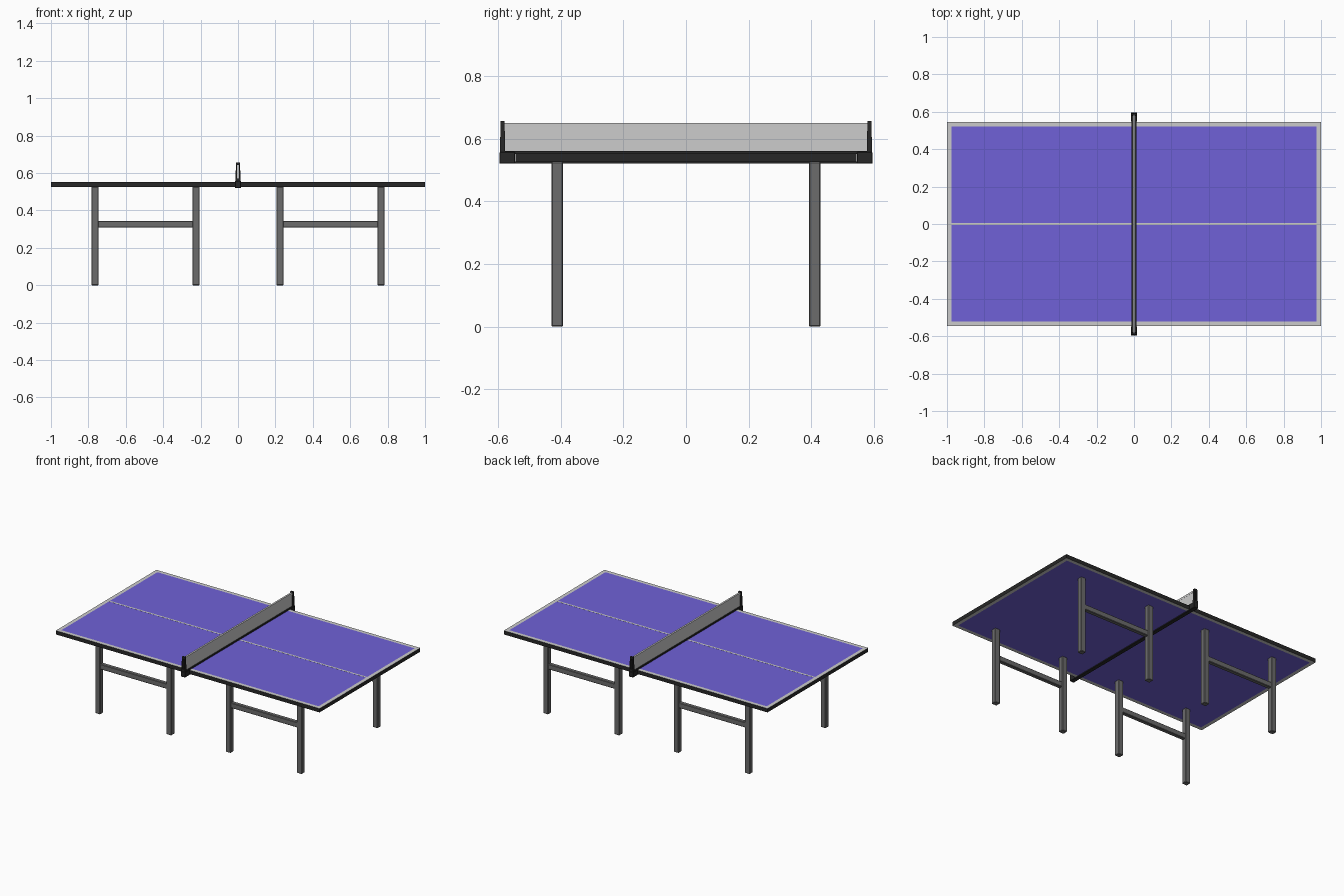
import bpy, bmesh

if "Cube" in bpy.data.objects:
    bpy.data.objects.remove(bpy.data.objects["Cube"])


def material(name, r, g, b):
    m = bpy.data.materials.new(name)
    m.diffuse_color = (r, g, b, 1)
    m.use_nodes = True
    m.node_tree.nodes["Principled BSDF"].inputs["Base Color"].default_value = m.diffuse_color
    return m


BLUE = material("blue", 0.16, 0.12, 0.68, )
WHITE = material("white", 0.8, 0.8, 0.8)
BLACK = material("black", 0.02, 0.02, 0.02)
STEEL = material("steel", 0.15, 0.15, 0.15)
NET = material("net_grey", 0.6, 0.6, 0.6)


def finish(bm, name, *mats):
    bmesh.ops.recalc_face_normals(bm, faces=bm.faces)
    me = bpy.data.meshes.new(name)
    bm.to_mesh(me)
    bm.free()
    for m in mats:
        me.materials.append(m)
    ob = bpy.data.objects.new(name, me)
    bpy.context.collection.objects.link(ob)
    return ob


def prism(name, low, high, z0, z1, mat, bevel=0):
    """Block between two rectangles (x0, x1, y0, y1) at heights z0 and z1."""
    bm = bmesh.new()
    rings = []
    for (x0, x1, y0, y1), z in ((low, z0), (high, z1)):
        rings.append([bm.verts.new((x, y, z)) for x, y in
                      ((x0, y0), (x1, y0), (x1, y1), (x0, y1))])
    a, b = rings
    bm.faces.new(a[::-1])
    bm.faces.new(b)
    for i in range(4):
        j = (i + 1) % 4
        bm.faces.new((a[i], a[j], b[j], b[i]))
    if bevel:
        bmesh.ops.bevel(bm, geom=bm.edges[:], offset=bevel, segments=1, affect='EDGES')
    return finish(bm, name, mat)


def box(name, x0, x1, y0, y1, z0, z1, mat, bevel=0):
    return prism(name, (x0, x1, y0, y1), (x0, x1, y0, y1), z0, z1, mat, bevel)


# Table top: blue field, pale border, black edge
L, W, Z0, Z1 = 1.0, 0.545, 0.526, 0.552
top = box("table_top", -L, L, -W, W, Z0, Z1, BLACK)
top.data.materials.append(WHITE)
top.data.materials.append(BLUE)
bm = bmesh.new()
bm.from_mesh(top.data)
flat = [f for f in bm.faces if abs(f.normal.z) > 0.9]
rim = bmesh.ops.inset_individual(bm, faces=flat, thickness=0.025, use_even_offset=True)["faces"]
for f in flat:
    f.material_index = 2
for f in rim:
    f.material_index = 1
bm.to_mesh(top.data)
bm.free()
box("centre_line", -L + 0.025, L - 0.025, -0.006, 0.006, Z1 - 0.002, Z1 + 0.0006, WHITE)

# Four leg pairs, each joined by a rail
for side, sy in (("front", -1), ("back", 1)):
    y = sy * 0.411
    for end, sx in (("left", -1), ("right", 1)):
        for pos, px in (("outer", 0.764), ("inner", 0.225)):
            x = sx * px
            box(f"{side}_{end}_{pos}_leg", x - 0.019, x + 0.019, y - 0.018, y + 0.018,
                0, Z0, STEEL, 0.003)
        xa, xb = sorted((sx * 0.24, sx * 0.75))
        box(f"{side}_{end}_rail", xa, xb, y - 0.014, y + 0.014, 0.308, 0.344, STEEL, 0.003)

# Net with pale tape, and bars above and below the table
prism("net", (-0.006, 0.006, -0.58, 0.58), (-0.005, 0.005, -0.58, 0.58), 0.558, 0.637, NET)
box("net_tape", -0.006, 0.006, -0.58, 0.58, 0.637, 0.65, WHITE)
box("net_base_bar", -0.013, 0.013, -0.58, 0.58, Z1 - 0.001, 0.561, BLACK)
box("under_table_bar", -0.013, 0.013, -0.56, 0.56, 0.52, Z0 + 0.001, BLACK)

# Clamps and tapered, slotted net posts
for side, s in (("front", -1), ("back", 1)):
    ya, yb = sorted((s * 0.546, s * 0.596))
    box(f"{side}_clamp", -0.016, 0.016, ya, yb, 0.52, 0.557, BLACK, 0.002)
    lo = sorted((s * 0.577, s * 0.594))
    hi = sorted((s * 0.579, s * 0.592))
    for n, k in (("left", -1), ("right", 1)):
        b = sorted((k * 0.005, k * 0.014))
        t = sorted((k * 0.004, k * 0.011))
        prism(f"{side}_post_{n}", (*b, *lo), (*t, *hi), 0.555, 0.645, BLACK)
    prism(f"{side}_post_foot", (-0.0145, 0.0145, *lo), (-0.014, 0.014, *lo), 0.553, 0.572, BLACK)
    prism(f"{side}_post_cap", (-0.0115, 0.0115, *hi), (-0.0105, 0.0105, *hi), 0.642, 0.656, BLACK)
